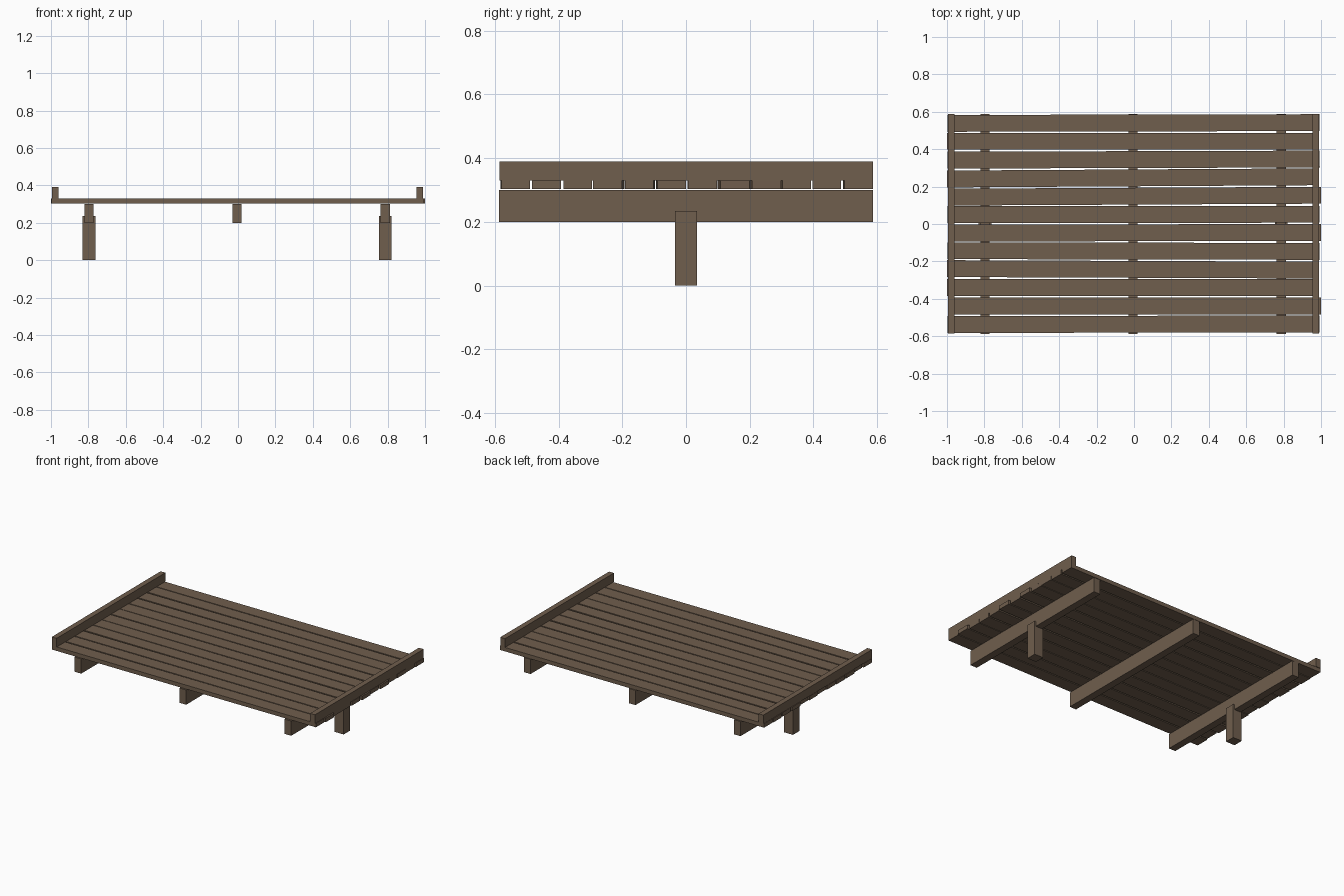
import bpy
import bmesh

cube = bpy.data.objects.get("Cube")
if cube:
    bpy.data.objects.remove(cube, do_unlink=True)

wood = bpy.data.materials.new("brown_wood")
wood.use_nodes = True
colour = (0.16, 0.112, 0.075, 1)
wood.diffuse_color = colour
wood.node_tree.nodes["Principled BSDF"].inputs["Base Color"].default_value = colour


def box(name, centre, size, turn=0.0):
    """Add a flat-faced timber with the given centre, size and turn about z."""
    bm = bmesh.new()
    bmesh.ops.create_cube(bm, size=1)
    bmesh.ops.scale(bm, vec=size, verts=bm.verts)
    mesh = bpy.data.meshes.new(name)
    bm.to_mesh(mesh)
    bm.free()
    mesh.materials.append(wood)
    obj = bpy.data.objects.new(name, mesh)
    obj.location = centre
    obj.rotation_euler.z = turn
    bpy.context.scene.collection.objects.link(obj)
    return obj


# Deck planks from back to front, each laid slightly askew (milliradians)
turns = [2, 0, 3, 6, 5, 1, 2, -2, -4, 0, 0, 2]
# Small end-to-end shifts: L pokes out left, R pokes out right
shifts = {"L": -0.005, "R": 0.005, ".": -0.002}
for i, (turn, side) in enumerate(zip(turns, ".L.LR.R.LLR.")):
    box(f"plank_{i + 1}", (shifts[side], 0.54 - 0.0978 * i, 0.3165),
        (1.99, 0.09, 0.027), turn / 1000)

# End rails on top of the planks
for name, x in (("right_rail", -0.977), ("left_rail", 0.972)):
    box(name, (x, 0.001, 0.36), (0.036, 1.172, 0.06))

# Cross beams under the planks
for name, x in (("right_beam", -0.797), ("middle_beam", -0.005), ("left_beam", 0.787)):
    box(name, (x, 0, 0.25), (0.05, 1.174, 0.1))

# Posts under the outer beams
for name, x in (("right_post", -0.797), ("left_post", 0.787)):
    box(name, (x, 0, 0.1175), (0.068, 0.068, 0.235))
